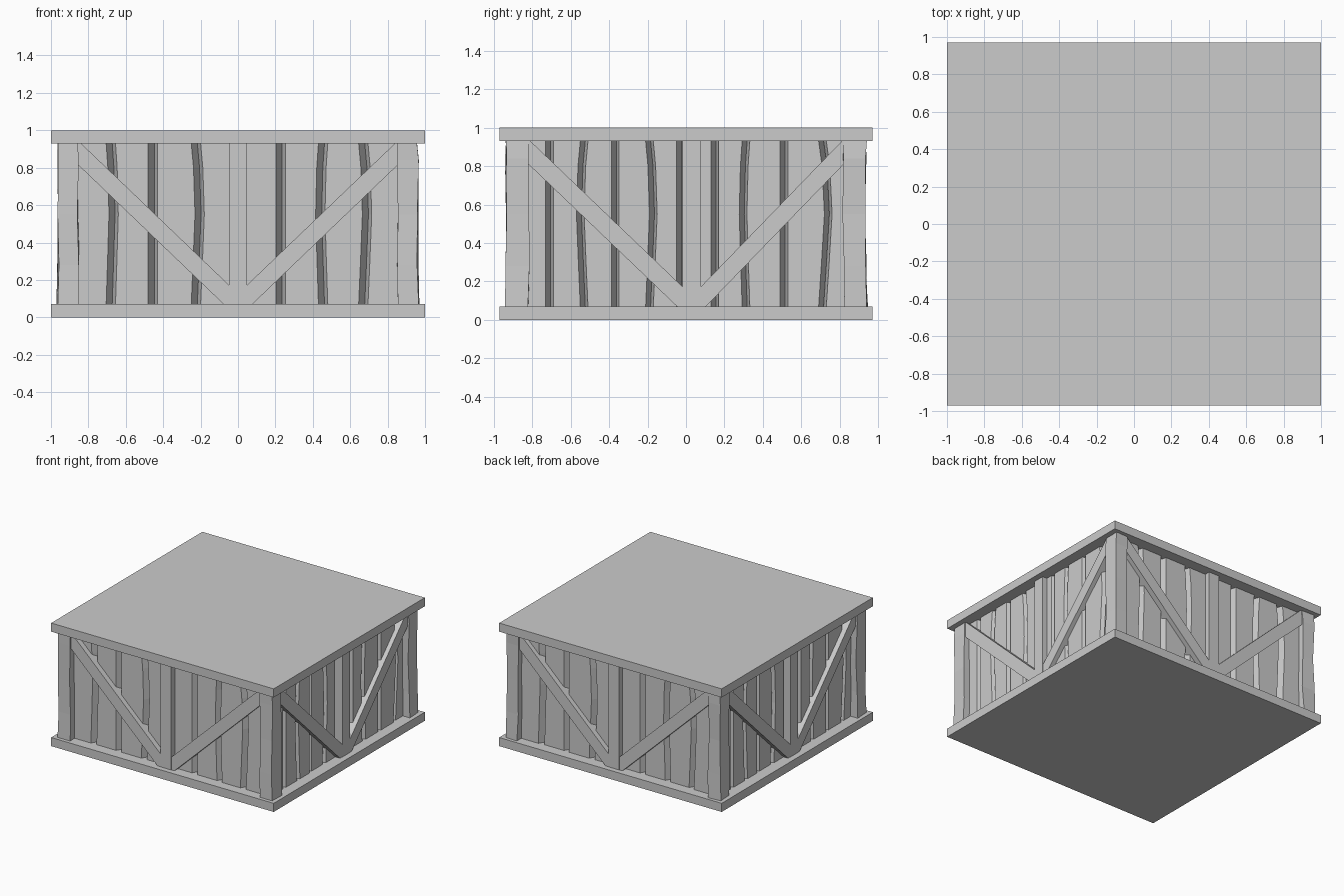
import bpy, bmesh, random
from mathutils import Matrix, Vector
from math import pi

random.seed(4)
if "Cube" in bpy.data.objects:
    bpy.data.objects.remove(bpy.data.objects["Cube"])

grey = bpy.data.materials.new("plain_grey")
grey.use_nodes = True
colour = (0.6, 0.6, 0.6, 1)
grey.diffuse_color = colour
grey.node_tree.nodes["Principled BSDF"].inputs["Base Color"].default_value = colour

LOW, HIGH = 0.07, 0.93   # inner faces of the two slabs


def loft(name, rings, turn=0.0):
    """Skin equal rings of points, cap the ends, turn about z."""
    bm = bmesh.new()
    loops = [[bm.verts.new(Vector(p)) for p in ring] for ring in rings]
    n = len(loops[0])
    for a, b in zip(loops, loops[1:]):
        for i in range(n):
            j = (i + 1) % n
            bm.faces.new((a[i], a[j], b[j], b[i]))
    bm.faces.new(loops[0])
    bm.faces.new(loops[-1])
    bmesh.ops.recalc_face_normals(bm, faces=bm.faces)
    bm.transform(Matrix.Rotation(turn, 4, "Z"))
    mesh = bpy.data.meshes.new(name)
    bm.to_mesh(mesh)
    bm.free()
    mesh.materials.append(grey)
    ob = bpy.data.objects.new(name, mesh)
    bpy.context.collection.objects.link(ob)
    return ob


def rect(x0, x1, y0, y1, z):
    return [(x0, y0, z), (x1, y0, z), (x1, y1, z), (x0, y1, z)]


# Floor and roof slabs
for name, z0, z1 in (("floor_slab", 0, LOW), ("roof_slab", HIGH, 1)):
    loft(name, [rect(-1, 1, -0.97, 0.97, z) for z in (z0, z1)])


def plank(name, left, right, gap, face, turn):
    """Upright board with bevelled edges; each side is (position, bow)."""
    rings = []
    for z, bend in ((LOW, 0), (0.3, 0.5), (0.55, 1), (0.8, 0.6), (HIGH, 0)):
        a = left[0] + left[1] * bend
        b = right[0] + right[1] * bend
        valley = 0.15 * gap
        rings.append([(a + gap / 2, -face, z), (b - gap / 2, -face, z),
                      (b + valley, -face + 0.055, z), (b + valley, -face + 0.09, z),
                      (a + valley, -face + 0.09, z), (a + valley, -face + 0.055, z)])
    loft(name, rings, turn)


def brace(name, outer, inner, face, turn):
    """Diagonal beam falling from a corner post to the centre post."""
    half = 0.065
    rings = []
    for u, z in ((outer, 0.885), (inner, 0.1)):
        rings.append([(u, -face, z - half), (u, -face, z + half),
                      (u, -face + 0.08, z + half), (u, -face + 0.08, z - half)])
    loft(name, rings, turn)


def wall(side, turn, grooves, end, gap, face, mid, reach):
    # Planks between neighbouring grooves
    marks = [(-end, 0)] + grooves + [(end, 0)]
    for i, (a, b) in enumerate(zip(marks, marks[1:])):
        plank(f"{side}_plank_{i + 1}", a, b, gap,
              face + random.uniform(-0.006, 0.006), turn)
    # Centre post and the two braces
    proud = face + 0.042
    loft(f"{side}_centre_post",
         [rect(mid - 0.048, mid + 0.048, -proud, -face + 0.04, z) for z in (LOW, HIGH)], turn)
    brace(f"{side}_brace_a", -reach, mid - 0.04, proud - 0.002, turn)
    brace(f"{side}_brace_b", reach, mid + 0.04, proud - 0.002, turn)


# Groove positions along each wall, with their sideways bow
long_grooves = [(-0.68, 0.015), (-0.455, 0), (-0.225, 0.02), (0, 0),
                (0.228, 0), (0.455, -0.015), (0.67, 0.02)]
short_grooves = [(-0.71, 0), (-0.53, -0.02), (-0.368, 0), (-0.19, 0.02), (-0.03, 0),
                 (0.15, 0), (0.312, -0.015), (0.51, 0), (0.71, 0.03)]

for side, turn in (("front", 0), ("back", pi)):
    wall(side, turn, long_grooves, 0.88, 0.05, 0.885, 0, 0.86)
for side, turn in (("left", pi / 2), ("right", -pi / 2)):
    wall(side, turn, short_grooves, 0.85, 0.04, 0.91, 0.03, 0.83)

# Rough-hewn corner posts
for sx, xname in ((1, "left"), (-1, "right")):
    for sy, yname in ((-1, "front"), (1, "back")):
        rings = []
        for z, inset in ((LOW, 0), (0.28, 0.004), (0.55, 0.006), (0.84, 0.004), (HIGH, 0.006)):
            ring = []
            for x, y in ((0.855, 0.82), (0.967, 0.82), (0.967, 0.943), (0.855, 0.943)):
                dx = random.uniform(-0.006, 0.004) - inset * (x > 0.9)
                dy = random.uniform(-0.006, 0.004) - inset * (y > 0.9)
                ring.append((sx * (x + dx), sy * (y + dy), z))
            rings.append(ring)
        loft(f"{yname}_{xname}_corner_post", rings)
